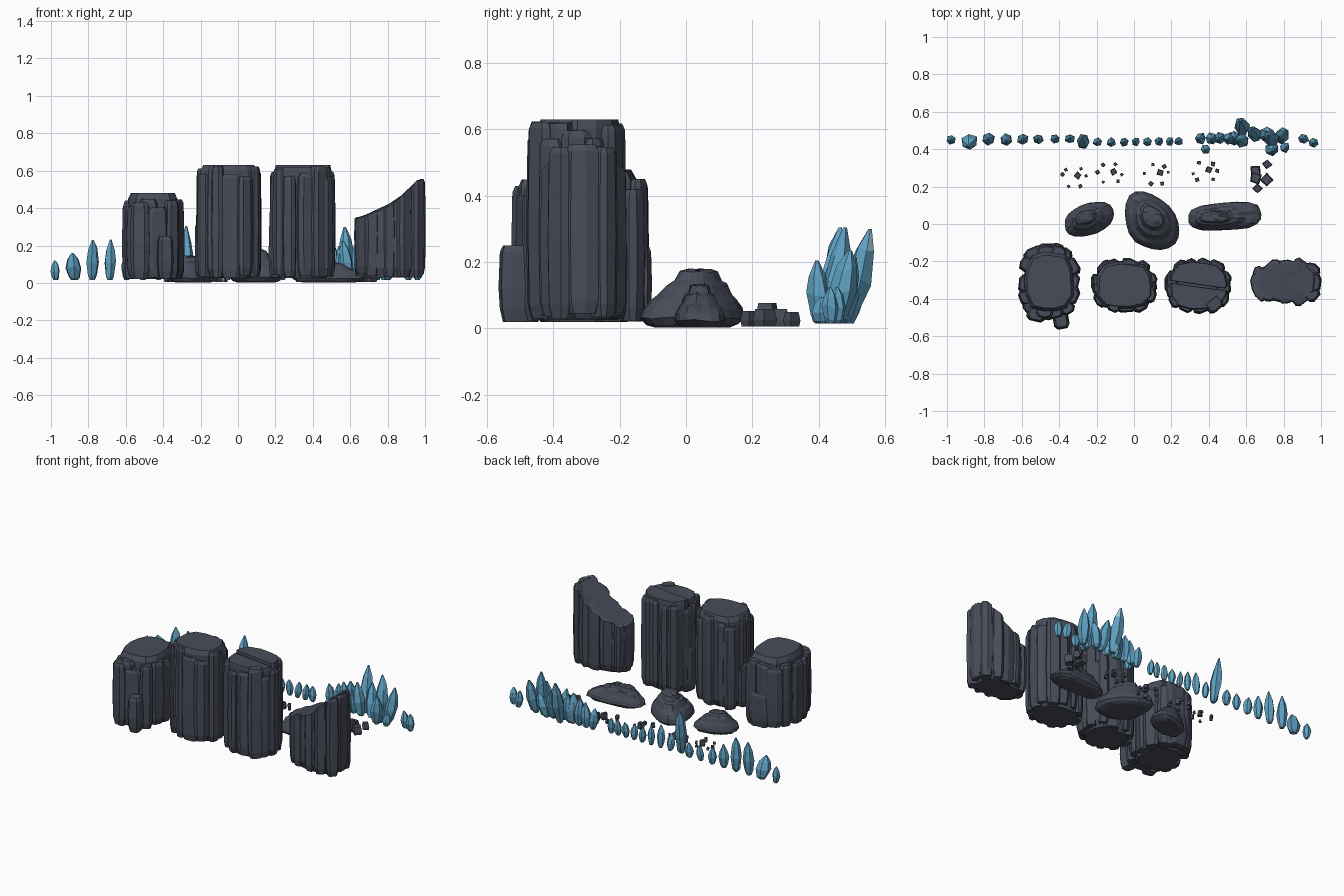
import bpy, bmesh, math, random

if "Cube" in bpy.data.objects:
    bpy.data.objects.remove(bpy.data.objects["Cube"])

random.seed(7)
U = random.uniform


def material(name, rgb):
    m = bpy.data.materials.new(name)
    m.diffuse_color = (*rgb, 1)
    m.use_nodes = True
    m.node_tree.nodes["Principled BSDF"].inputs["Base Color"].default_value = m.diffuse_color
    return m


STONE = material("dark slate", (0.064, 0.073, 0.100))
BLUE = material("crystal blue", (0.115, 0.36, 0.55))
PALE = material("pale crystal", (0.34, 0.58, 0.65))


def finish(name, bm, *mats):
    bmesh.ops.recalc_face_normals(bm, faces=bm.faces)
    me = bpy.data.meshes.new(name)
    bm.to_mesh(me)
    bm.free()
    ob = bpy.data.objects.new(name, me)
    for m in mats:
        me.materials.append(m)
    bpy.context.collection.objects.link(ob)


def loft(bm, rings):
    """Closed solid through a stack of point rings of equal count."""
    loops = [[bm.verts.new(p) for p in r] for r in rings]
    faces = [bm.faces.new(loops[0][::-1]), bm.faces.new(loops[-1])]
    for a, b in zip(loops, loops[1:]):
        n = len(a)
        for i in range(n):
            faces.append(bm.faces.new((a[i], a[(i + 1) % n], b[(i + 1) % n], b[i])))
    return faces


def block(bm, pts, levels, top=None):
    """Outline lofted through (z, scale) levels; top(x) limits the height."""
    cx = sum(p[0] for p in pts) / len(pts)
    cy = sum(p[1] for p in pts) / len(pts)
    z1 = levels[-1][0]
    rings = []
    for z, s in levels:
        ring = [(cx + (x - cx) * s, cy + (y - cy) * s) for x, y in pts]
        rings.append([(x, y, min(z, top(x) - (z1 - z) * 0.3) if top else z) for x, y in ring])
    return loft(bm, rings)


def oval(cx, cy, rx, ry, n, power=2.0, taper=0.0, shear=0.0, jitter=0.0):
    """Superellipse outline; taper narrows the -x end, shear slants it in y."""
    pts = []
    for i in range(n):
        a = math.tau * i / n
        c, s = math.cos(a), math.sin(a)
        r = (abs(c) ** power + abs(s) ** power) ** (-1 / power) * (1 + U(-jitter, jitter))
        u, v = c * r, s * r
        pts.append((cx + rx * u, cy + ry * v * (1 + taper * (u - 1) / 2) + shear * u))
    return pts


def slab(bm, x, y, ang, w, d, z0, z1, top=None):
    """Upright chamfered splinter with its broad face turned to ang."""
    c, s = math.cos(ang), math.sin(ang)
    prof = [(-d, -w), (d * 0.6, -w), (d, -w * 0.6), (d, w * U(0.2, 0.7)), (d * 0.5, w), (-d, w)]
    pts = [(x + a * c - b * s, y + a * s + b * c) for a, b in prof]
    block(bm, pts, [(z0, 0.72), (z0 + 0.04, 0.95), (z0 * 0.55 + z1 * 0.45, 1.05),
                    (z1 - 0.02, 0.95), (z1, 0.72)], top)


def column_rock(name, cx, cy, rx, ry, z0, z1, count, drop, taper=0.0, top=None, extra=(),
                crack=False, inner=.93):
    """Core block ringed by splinters of uneven height."""
    bm = bmesh.new()
    core = oval(cx, cy, rx * inner, ry * inner, 14, 3, taper, 0, .04)
    lv = [(z0, .80), (z0 + .05, .97), (z0 + .2, 1), (z1 - .03, .96), (z1, .86)]
    if crack:  # two halves parted by a slanted crack, solid lower down
        block(bm, core, lv[:3] + [(z1 - .09, .9)])
        for side in (-1, 1):
            half = []
            for x, y in core:
                f = cy - 0.14 * (x - cx)
                half.append((x, f + side * max(0.004, side * (y - f))))
            block(bm, half, lv[:-1] + [(z1 + min(0, side) * .012, .92)])
    else:
        block(bm, core, lv, top)
    ring = oval(cx, cy, rx, ry, 90, 3, taper)
    for i in range(count):
        x, y = ring[int((i + U(-.25, .25)) * 90 / count) % 90]
        a, d = math.atan2((y - cy) / ry, (x - cx) / rx), U(.03, .045)
        slab(bm, x - math.cos(a) * d, y - math.sin(a) * d, a + U(-.25, .25),
             U(.032, .058), d, z0 + U(0, .02), z1 - U(*drop), top)
    for e in extra:
        slab(bm, *e)
    finish(name, bm, STONE)


# Four tall fractured columns along the front
column_rock("broad_column", -.455, -.31, .16, .195, .02, .48, 14, (.03, .08), inner=.86,
            extra=[(-.39, -.515, -1.4, .04, .045, .02, .25), (-.52, -.48, -1.8, .05, .04, .02, .43),
                   (-.45, -.14, 1.6, .07, .035, .03, .25)])
for side, cx in (("left", -.05), ("right", .345)):
    column_rock("tall_column_" + side, cx, -.33, .17, .14, .025, .63, 13, (.005, .06),
                extra=[(cx - .15, -.32, math.pi, .05, .03, .03, .32)], crack=side == "right")
column_rock("slanted_column", .812, -.31, .188, .13, .03, .57, 12, (0, .03), taper=.25,
            top=lambda x: .35 + .42 * max(0, x - .65) + .55 * max(0, x - .83))


# Three low terraced boulders
def boulder(name, outline, px, py, height):
    bm = bmesh.new()
    cx = sum(p[0] for p in outline) / len(outline)
    cy = sum(p[1] for p in outline) / len(outline)
    rings = []
    for z, s in [(0, .72), (.06, .88), (.16, .99), (.32, .95), (.46, .84), (.55, .72),
                 (.74, .58), (.80, .46), (.96, .36), (1, .2)]:
        t = min(1, (1 - s) * 1.15) if z > .2 else 0
        ox, oy = cx + (px - cx) * t, cy + (py - cy) * t
        rings.append([(ox + (x - cx) * s * U(.98, 1.02), oy + (y - cy) * s * U(.98, 1.02),
                       .003 + height * z + (U(-.004, .004) if z else 0)) for x, y in outline])
    loft(bm, rings)
    finish(name, bm, STONE)


boulder("boulder_left", oval(-.24, .025, .132, .088, 20, 2.3, 0, .03), -.27, .04, .14)
boulder("boulder_middle", oval(.097, .012, .146, .125, 20, 2.4, -.35, -.045), .10, .045, .175)
boulder("boulder_right", oval(.485, .04, .195, .078, 20, 3.2, .1, .012), .41, .04, .13)


# Rubble: clusters of chips, then a cluster of larger blocks
def chip(bm, x, y, s):
    a, h = U(0, 1.6), s * U(.9, 1.3)
    pts = [(x + s * .68 * U(.8, 1.05) * math.cos(a + k * math.pi / 2),
            y + s * .68 * U(.8, 1.05) * math.sin(a + k * math.pi / 2)) for k in range(4)]
    block(bm, pts, [(.006, .85), (.006 + h * .4, 1), (.006 + h, .78)])


bm = bmesh.new()
for cx, cy in ((-.32, .25), (-.13, .27), (.12, .265), (.38, .28)):
    chip(bm, cx + .02, cy + .01, .034)
    for k in range(6):
        a = k * math.tau / 6 + U(-.3, .3)
        chip(bm, cx + .065 * math.cos(a), cy + .055 * math.sin(a), U(.016, .026))
for x, y in ((.65, .245), (.71, .32), (.71, .235), (.66, .19), (.65, .285)):
    chip(bm, x, y, U(.045, .06))
finish("rubble", bm, STONE)


# Row of crystals along the back
def crystal(bm, x, y, h, w, lx=0.0, ly=0.0):
    """Six-sided leaning point, widest below the middle."""
    a0 = U(0, 1)
    rad = [w * .5 * U(.9, 1.2) for _ in range(6)]
    rings = []
    for t, s in [(0, .45), (.12, .8), (.45, 1.1), (.75, .8), (1, .15)]:
        rings.append([(x + lx * t + r * s * math.cos(a0 + k * math.tau / 6),
                       y + ly * t + r * s * math.sin(a0 + k * math.tau / 6),
                       .015 + h * t + (U(-.06, .06) * h if 0 < t < 1 else 0))
                      for k, r in enumerate(rad)])
    for f in loft(bm, rings):
        f.material_index = int(h > .18 and U(0, 1) < .06)


bm = bmesh.new()
for i in range(17):  # spacing tightens and points shrink to the right
    x = -.975 + .1012 * i - .00158 * i * i
    if i == 8:
        crystal(bm, x, .425, .29, .064, -.01, .04)
    else:
        h = .10 + .13 * math.exp(-((x + .73) / .14) ** 2) + .05 * math.exp(-((x + .11) / .07) ** 2)
        w = .078 if i == 1 else .04 + .12 * (h - .1) + .006 * (i < 9)
        crystal(bm, x, .452 - .013 * (i > 8), h, w, U(-.01, .01), -.03 if i == 1 else U(-.005, .01))
# Dense right-hand group: three tall leaning points among short ones
for x, y, h, lx, ly in ((.58, .49, .285, -.01, .065), (.74, .44, .29, -.015, .04), (.78, .455, .22, .025, .04),
                        (.53, .455, .18, .01, .01), (.59, .45, .21, -.03, 0), (.65, .46, .2, -.02, .05),
                        (.69, .47, .16, .04, .02), (.735, .405, .19, .01, -.01)):
    crystal(bm, x, y, h, .055 + .06 * h, lx, ly)
for k in range(4):
    crystal(bm, .36 + .05 * k, .457, .14 + .02 * k, .055, U(-.015, .01), U(0, .015))
for x, y in ((.385, .40), (.80, .41), (.91, .455), (.96, .435)):
    crystal(bm, x, y, .08 + .03 * (x > .85), .05, U(-.015, .015))
finish("crystals", bm, BLUE, PALE)
